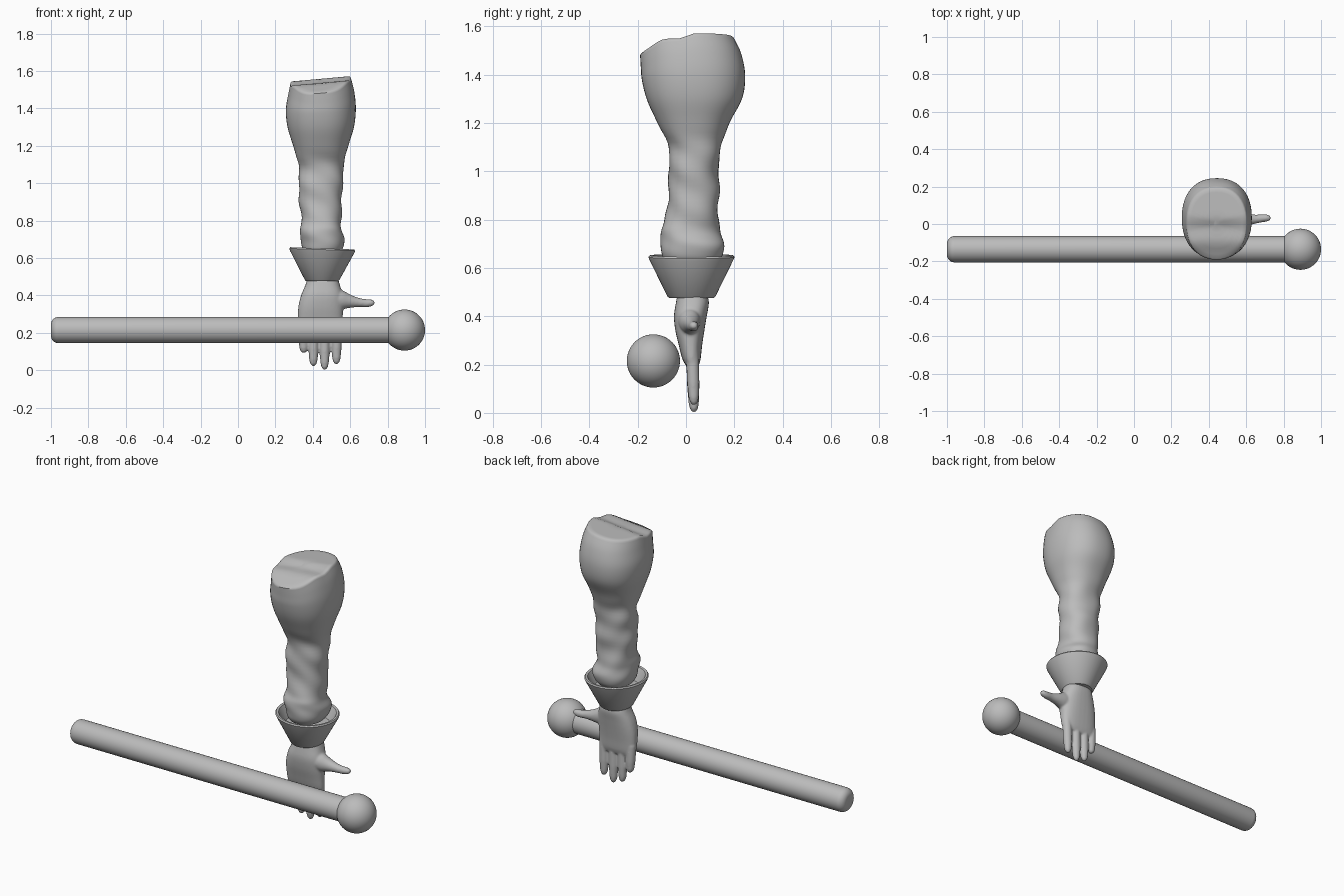
import bpy, bmesh, math
from mathutils import Vector

cube = bpy.data.objects.get("Cube")
if cube:
    bpy.data.objects.remove(cube)

GREY = (0.5, 0.5, 0.5, 1)
grey = bpy.data.materials.new("plain grey")
grey.use_nodes = True
grey.diffuse_color = GREY
grey.node_tree.nodes["Principled BSDF"].inputs["Base Color"].default_value = GREY


def finish(name, bm, angle=40):
    """Turn a bmesh into a smooth-shaded object."""
    bmesh.ops.recalc_face_normals(bm, faces=bm.faces)
    mesh = bpy.data.meshes.new(name)
    bm.to_mesh(mesh)
    bm.free()
    mesh.materials.append(grey)
    obj = bpy.data.objects.new(name, mesh)
    bpy.context.collection.objects.link(obj)
    bpy.ops.object.select_all(action="DESELECT")
    obj.select_set(True)
    bpy.context.view_layer.objects.active = obj
    bpy.ops.object.shade_smooth_by_angle(angle=math.radians(angle))
    return obj


def refine(rings, steps):
    """Catmull-Rom interpolation between (x0, x1, y0, y1, z) rings."""
    rows = [Vector(r) for r in rings]
    rows = [rows[0]] + rows + [rows[-1]]
    out = []
    for a, b, c, d in zip(rows, rows[1:], rows[2:], rows[3:]):
        for i in range(steps):
            t = i / steps
            out.append(b + (c - a) * t / 2 + (2 * a - 5 * b + 4 * c - d) * t * t / 2
                       + (3 * b - a - 3 * c + d) * t ** 3 / 2)
    return out + [rows[-1]]


def loft(bm, rings, sides=24, power=1.0, warp=lambda p, ang: p):
    """Capped skin over rounded rings; warp moves each point."""
    prev = None
    for x0, x1, y0, y1, z in rings:
        loop = []
        for i in range(sides):
            ang = math.tau * i / sides
            c, s = math.cos(ang), math.sin(ang)
            p = Vector(((x0 + x1) / 2 + (x1 - x0) / 2 * math.copysign(abs(c) ** power, c),
                        (y0 + y1) / 2 + (y1 - y0) / 2 * math.copysign(abs(s) ** power, s), z))
            loop.append(bm.verts.new(warp(p, ang)))
        if prev:
            for i in range(sides):
                j = (i + 1) % sides
                bm.faces.new((prev[i], prev[j], loop[j], loop[i]))
        else:
            bm.faces.new(loop)
        prev = loop
    bm.faces.new(prev)


def step(a, b, v):
    t = min(max((v - a) / (b - a), 0), 1)
    return t * t * (3 - 2 * t)


# Sleeve: puffed upper part, wrinkled lower part, uneven cut top
def sleeve_warp(p, ang):
    folds = step(0.64, 0.72, p.z) * (1 - step(1.08, 1.2, p.z))
    wave = math.sin(p.z * 38 + 1.6 * math.sin(ang + 1)) * math.sin(2 * ang + p.z * 9)
    side = Vector((math.cos(ang), math.sin(ang), 0))
    p = p + side * 0.006 * folds * wave
    w = step(1.3, 1.53, p.z)
    edge = -0.05 * (1 - step(-0.2, -0.08, p.y)) + 0.022 * step(-0.03, 0.04, p.y)
    p.z += w * (edge + 0.09 * (p.x - 0.44))
    return p


sleeve = refine([
    (.36, .54, -.08, .13, .62), (.345, .56, -.098, .15, .65), (.335, .57, -.106, .158, .70),
    (.335, .555, -.105, .14, .75), (.337, .55, -.085, .135, .80), (.33, .556, -.075, .136, .90),
    (.324, .56, -.07, .136, 1.0), (.324, .565, -.072, .145, 1.1), (.295, .59, -.118, .18, 1.2),
    (.265, .62, -.163, .232, 1.3), (.256, .63, -.182, .245, 1.39), (.268, .62, -.187, .228, 1.47),
    (.28, .603, -.19, .198, 1.53)], 5)
x0, x1, y0, y1, z = sleeve[-1]
cx, cy = (x0 + x1) / 2, (y0 + y1) / 2
for k in (.96, .85, .7, .55, .4, .25, .1):
    sleeve.append((cx + (x0 - cx) * k, cx + (x1 - cx) * k,
                   cy + (y0 - cy) * k, cy + (y1 - cy) * k, z + .006))
bm = bmesh.new()
loft(bm, sleeve, 48, 0.88, sleeve_warp)
finish("sleeve", bm, 45)


# Cuff: flared ring with a rolled rim and a hollow inside
def cuff_warp(p, ang):
    p.z -= 0.035 * (p.x - 0.45) * step(0.5, 0.65, p.z)
    return p


bm = bmesh.new()
loft(bm, [(.365, .535, -.07, .115, .476), (.358, .542, -.077, .122, .482),
          (.277, .623, -.152, .197, .635), (.274, .626, -.156, .201, .645),
          (.279, .621, -.151, .196, .652), (.292, .608, -.138, .183, .65),
          (.30, .60, -.13, .175, .635), (.325, .575, -.105, .15, .58)], 48, 1, cuff_warp)
finish("cuff", bm, 35)

# Hand: palm, four fingers and a thumb fused into one skin
bm = bmesh.new()
loft(bm, refine([
    (.37, .535, -.035, .088, .49), (.36, .545, -.042, .095, .455), (.337, .56, -.05, .086, .40),
    (.323, .562, -.044, .076, .34), (.32, .56, -.03, .067, .28), (.324, .558, -.014, .06, .22),
    (.335, .55, .005, .05, .19)], 4), 32, 0.8)
for base, end, tip in ((.347, .352, .093), (.404, .403, .022), (.464, .463, .002), (.528, .526, .032)):
    rings = []
    for t, r in ((0, .028), (.3, .028), (.6, .027), (.85, .023), (.94, .018), (.985, .010), (1, .004)):
        x, z = base + (end - base) * t, .26 + (tip - .26) * t
        y = .026 + .007 * t
        rings.append((x - r, x + r, y - r * .95, y + r * .95, z))
    loft(bm, rings, 16)
loft(bm, refine([
    (.33, .45, -.04, .06, .48), (.325, .432, -.03, .06, .55), (.334, .405, -.012, .055, .60),
    (.338, .386, .002, .05, .65), (.337, .38, .01, .052, .69), (.343, .378, .014, .05, .715),
    (.352, .37, .022, .042, .73)], 3), 20, 1, lambda p, ang: Vector((p.z, p.y, p.x)))
hand = finish("hand", bm, 180)
remesh = hand.modifiers.new("fuse", "REMESH")
remesh.mode = "VOXEL"
remesh.voxel_size = 0.006
remesh.use_smooth_shade = True
smooth = hand.modifiers.new("soften", "SMOOTH")
smooth.factor = 0.5
smooth.iterations = 5

# Bar with a rounded free end
AXIS_Y, AXIS_Z, R = -.135, .215, .07
rings = []
for i in range(7):
    a = math.pi / 2 * i / 6
    r = R - .04 + .04 * math.sin(a)
    rings.append((AXIS_Z - r, AXIS_Z + r, AXIS_Y - r, AXIS_Y + r, -1 + .04 * (1 - math.cos(a))))
rings.append((AXIS_Z - R, AXIS_Z + R, AXIS_Y - R, AXIS_Y + R, .85))
bm = bmesh.new()
loft(bm, rings, 48, 1, lambda p, ang: Vector((p.z, p.y, p.x)))
finish("bar", bm)

# Ball on the end of the bar
bm = bmesh.new()
bmesh.ops.create_uvsphere(bm, u_segments=48, v_segments=24, radius=.11)
bmesh.ops.translate(bm, verts=bm.verts, vec=(.89, AXIS_Y, AXIS_Z))
finish("ball", bm)
